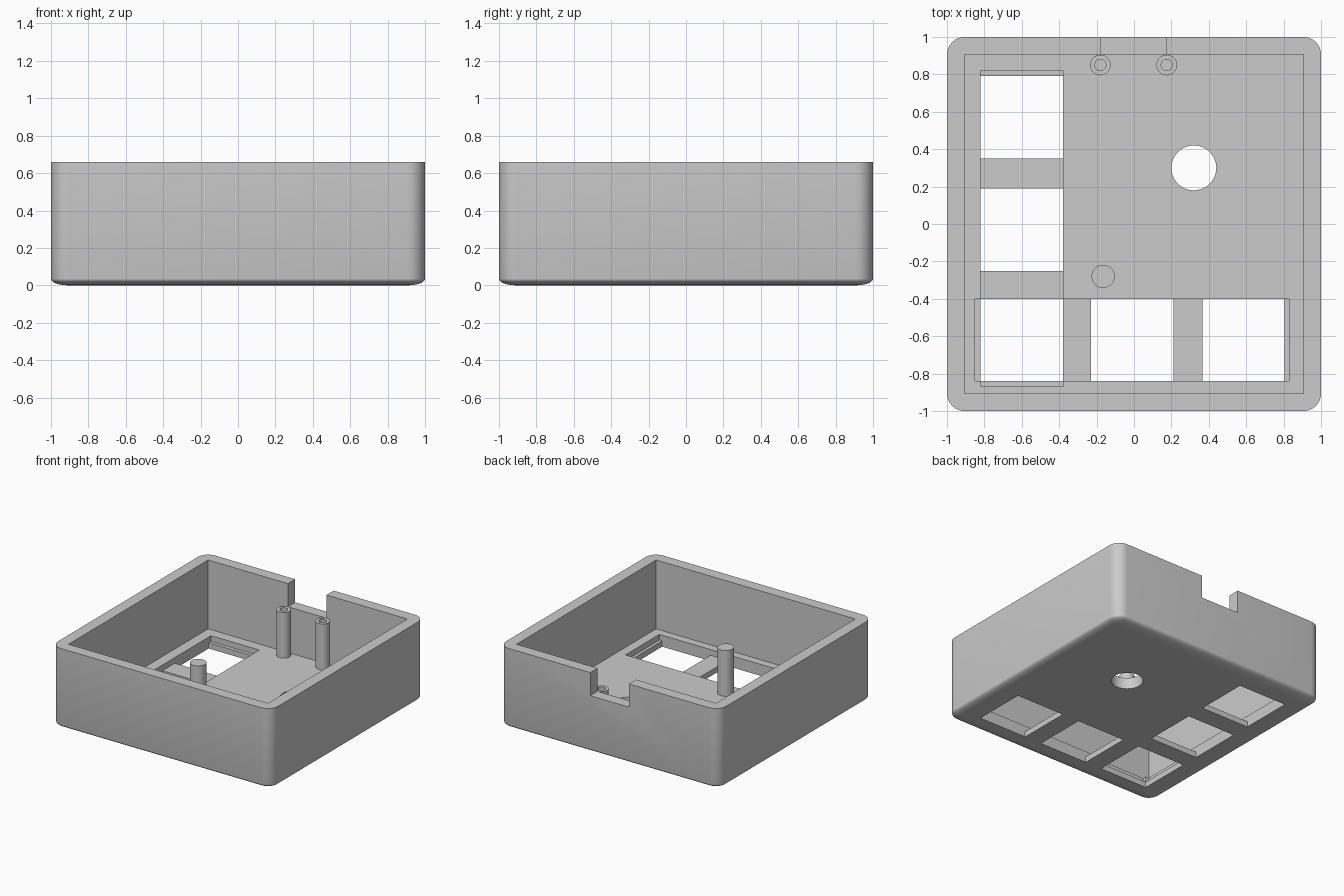
import bpy
import bmesh
from math import sin, cos, pi, radians

if "Cube" in bpy.data.objects:
    bpy.data.objects.remove(bpy.data.objects["Cube"], do_unlink=True)

HEIGHT = 0.66
INNER = 0.906          # half width of the cavity
ROUND = 1 - INNER      # wall thickness and corner radius
FLOOR = 0.094          # top of the floor
PLATE = 0.047          # top of the thin plate around the switch holes
STAND = 0.47           # top of the posts and bottom of the cable notch

grey = bpy.data.materials.new("plain grey")
grey.use_nodes = True
GREY = (0.6, 0.6, 0.6, 1)
grey.diffuse_color = GREY
grey.node_tree.nodes["Principled BSDF"].inputs["Base Color"].default_value = GREY


def make_object(name, bm):
    bmesh.ops.recalc_face_normals(bm, faces=bm.faces)
    mesh = bpy.data.meshes.new(name)
    bm.to_mesh(mesh)
    bm.free()
    mesh.materials.append(grey)
    ob = bpy.data.objects.new(name, mesh)
    bpy.context.collection.objects.link(ob)
    return ob


def box(name, x0, x1, y0, y1, z0, z1):
    bm = bmesh.new()
    bmesh.ops.create_cube(bm, size=1)
    for v in bm.verts:
        v.co.x = (x0 + x1) / 2 + v.co.x * (x1 - x0)
        v.co.y = (y0 + y1) / 2 + v.co.y * (y1 - y0)
        v.co.z = (z0 + z1) / 2 + v.co.z * (z1 - z0)
    return make_object(name, bm)


def cylinder(name, x, y, r, z0, z1, sides=40):
    bm = bmesh.new()
    bmesh.ops.create_cone(bm, cap_ends=True, segments=sides,
                          radius1=r, radius2=r, depth=z1 - z0)
    bmesh.ops.translate(bm, verts=bm.verts, vec=(x, y, (z0 + z1) / 2))
    return make_object(name, bm)


def activate(ob):
    bpy.ops.object.select_all(action='DESELECT')
    ob.select_set(True)
    bpy.context.view_layer.objects.active = ob


def cut(ob, cutter):
    activate(ob)
    mod = ob.modifiers.new("cut", 'BOOLEAN')
    mod.operation = 'DIFFERENCE'
    mod.solver = 'EXACT'
    mod.object = cutter
    bpy.ops.object.modifier_apply(modifier=mod.name)
    bpy.data.objects.remove(cutter, do_unlink=True)


def smooth(ob):
    activate(ob)
    bpy.ops.object.shade_smooth_by_angle(angle=radians(32))


# Outer block: rounded square rings, with a shallow rounded bottom edge
def ring(bm, radius, z, steps=8):
    verts = []
    for q, (sx, sy) in enumerate([(1, 1), (-1, 1), (-1, -1), (1, -1)]):
        for i in range(steps + 1):
            a = (q + i / steps) * pi / 2
            verts.append(bm.verts.new((sx * INNER + radius * cos(a),
                                       sy * INNER + radius * sin(a), z)))
    return verts


bm = bmesh.new()
levels = [(ROUND * sin(t * pi / 16), 0.035 * (1 - cos(t * pi / 16))) for t in range(9)]
rings = [ring(bm, r, z) for r, z in levels + [(ROUND, HEIGHT)]]
for low, high in zip(rings, rings[1:]):
    for i in range(len(low)):
        j = (i + 1) % len(low)
        bm.faces.new((low[i], low[j], high[j], high[i]))
bm.faces.new(rings[0])
bm.faces.new(rings[-1])
bmesh.ops.remove_doubles(bm, verts=bm.verts, dist=1e-5)
case = make_object("case_shell", bm)

# Cavity, cable notch and the two recessed troughs
cut(case, box("cavity", -INNER, INNER, -INNER, INNER, FLOOR, 1))
cut(case, box("notch", -0.18, 0.17, 0.8, 1.2, STAND, 1))
cut(case, box("side_trough", -0.82, -0.38, -0.87, 0.82, PLATE, 0.3))
cut(case, box("front_trough", -0.85, 0.83, -0.84, -0.40, PLATE, 0.3))

# Square switch holes in an L, and the round hole
HOLE = 0.44
for x, y in [(-0.82, 0.35), (-0.82, -0.25), (-0.82, -0.84), (-0.23, -0.84), (0.365, -0.84)]:
    cut(case, box("switch_hole", x, x + HOLE, y, y + HOLE, -0.2, 0.3))
cut(case, cylinder("round_hole", 0.32, 0.30, 0.12, -0.2, 0.3, 48))
smooth(case)

# Screw posts by the notch, and the solid support post
for name, x in [("right_screw_post", -0.18), ("left_screw_post", 0.175)]:
    post = cylinder(name, x, 0.85, 0.055, FLOOR - 0.02, STAND)
    cut(post, cylinder("screw_hole", x, 0.85, 0.03, FLOOR + 0.03, 0.6, 24))
    smooth(post)
smooth(cylinder("support_post", -0.165, -0.28, 0.062, FLOOR - 0.02, STAND))
